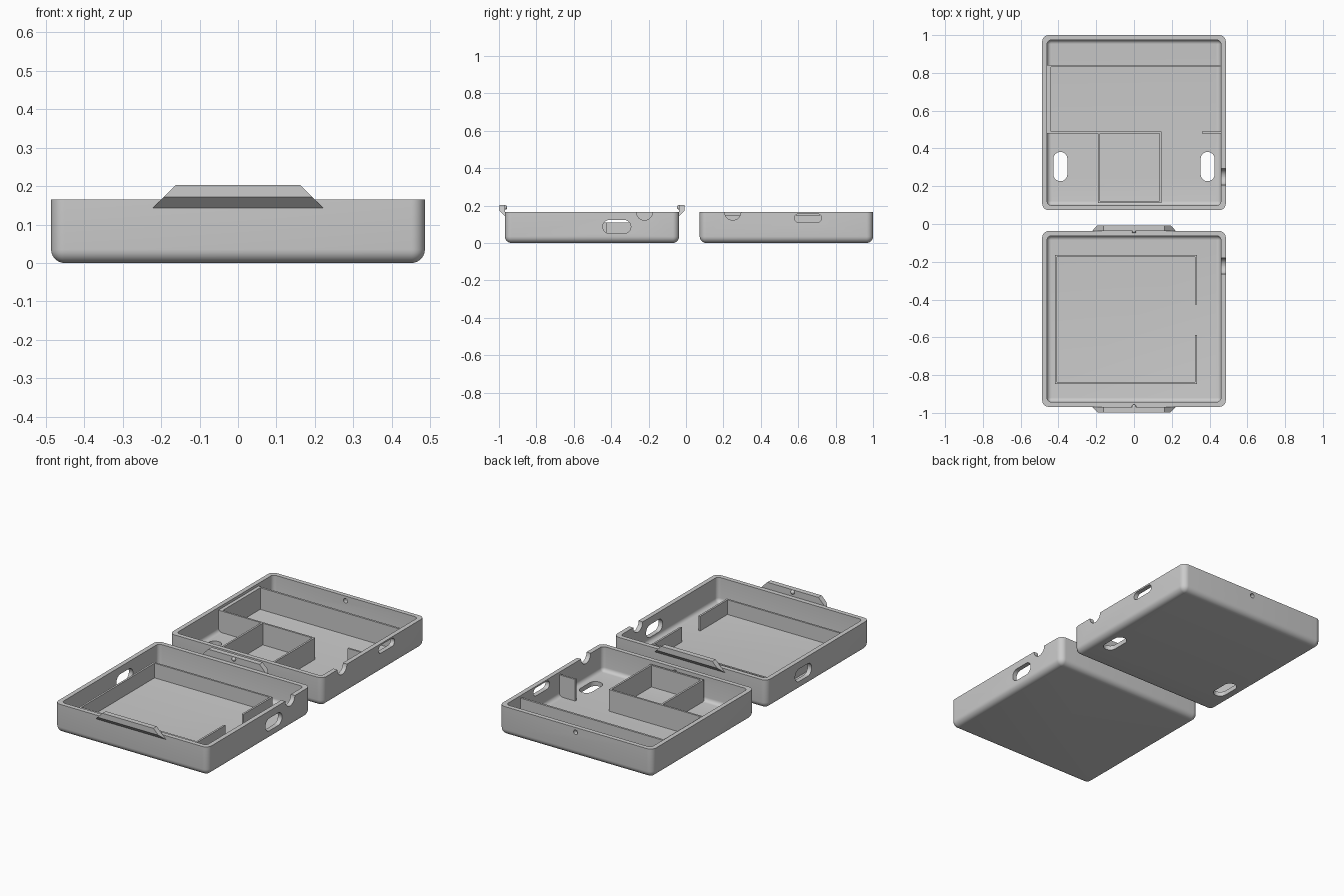
import bpy, bmesh
from math import sin, cos, pi, radians
from mathutils import Vector

if "Cube" in bpy.data.objects:
    bpy.data.objects.remove(bpy.data.objects["Cube"])

HALF_W, H, WALL = 0.486, 0.165, 0.026
FRONT, BACK = (-0.968, -0.037), (0.073, 1.0)   # y range of each tray


def finish(name, bm):
    bmesh.ops.recalc_face_normals(bm, faces=bm.faces)
    mesh = bpy.data.meshes.new(name)
    bm.to_mesh(mesh)
    bm.free()
    obj = bpy.data.objects.new(name, mesh)
    bpy.context.collection.objects.link(obj)
    return obj


def rounded_rect(x0, x1, y0, y1, r, seg=8):
    pts = []
    for i, (cx, cy) in enumerate([(x1 - r, y1 - r), (x0 + r, y1 - r),
                                  (x0 + r, y0 + r), (x1 - r, y0 + r)]):
        for k in range(seg + 1):
            a = (i + k / seg) * pi / 2
            pts.append((cx + r * cos(a), cy + r * sin(a)))
    return pts


def tray_shell(name, y0, y1):
    # (inset, height, corner radius) from outer bottom, over the rim, to the inner floor
    rings, R, r, n = [], 0.035, 0.022, 6
    for k in range(n + 1):
        a = k / n * pi / 2
        rings.append((R * (1 - sin(a)), R * (1 - cos(a)), max(R * sin(a), 0.001)))
    rings += [(0, H, R), (WALL, H, r)]
    for k in range(n + 1):
        a = k / n * pi / 2
        rings.append((WALL + r * (1 - cos(a)), WALL + r * (1 - sin(a)), max(r * cos(a), 0.001)))
    bm = bmesh.new()
    loops = []
    for d, z, rad in rings:
        pts = rounded_rect(-HALF_W + d, HALF_W - d, y0 + d, y1 - d, rad)
        loops.append([bm.verts.new((x, y, z)) for x, y in pts])
    for a, b in zip(loops, loops[1:]):
        m = len(a)
        for i in range(m):
            bm.faces.new((a[i], a[(i + 1) % m], b[(i + 1) % m], b[i]))
    bm.faces.new(loops[0])
    bm.faces.new(loops[-1])
    return finish(name, bm)


def slot(bm, axis, center, length, width, depth):
    """Rounded slot prism along x, y or z; length runs along y (x when axis is y)."""
    r = width / 2 - 1e-4
    pts = rounded_rect(-length / 2, length / 2, -width / 2, width / 2, r)
    place = {'x': lambda u, v, w: (w, u, v), 'y': lambda u, v, w: (u, w, v),
             'z': lambda u, v, w: (v, u, w)}[axis]
    c = Vector(center)
    ends = [[bm.verts.new(c + Vector(place(u, v, s * depth / 2))) for u, v in pts]
            for s in (-1, 1)]
    m = len(pts)
    for i in range(m):
        j = (i + 1) % m
        bm.faces.new((ends[0][i], ends[0][j], ends[1][j], ends[1][i]))
    bm.faces.new(ends[0])
    bm.faces.new(ends[1])


def cut(obj, slots):
    bm = bmesh.new()
    for s in slots:
        slot(bm, *s)
    cutter = finish(obj.name + "_cutter", bm)
    cutter.hide_render = True
    mod = obj.modifiers.new("openings", 'BOOLEAN')
    mod.operation, mod.solver, mod.object = 'DIFFERENCE', 'EXACT', cutter
    bpy.ops.object.select_all(action='DESELECT')
    bpy.context.view_layer.objects.active = obj
    obj.select_set(True)
    bpy.ops.object.modifier_apply(modifier=mod.name)
    bpy.data.objects.remove(cutter)
    bpy.ops.object.shade_smooth_by_angle(angle=radians(35))


def partitions(name, top, walls):
    """Thin upright walls, each given as x0, x1, y0, y1."""
    bm = bmesh.new()
    for x0, x1, y0, y1 in walls:
        vs = bmesh.ops.create_cube(bm, size=1)['verts']
        for v in vs:
            v.co = (x1 if v.co.x > 0 else x0, y1 if v.co.y > 0 else y0,
                    top if v.co.z > 0 else 0.02)
    return finish(name, bm)


def latch(name, y, out):
    """Tapered snap tab standing above the rim, with a bump on its inner face."""
    bm = bmesh.new()
    prof = [(0, 0.143), (0.03, 0.172), (0.03, 0.203), (0, 0.203)]
    sides = [[bm.verts.new((s * (0.222 - (z - 0.143)), y + out * d, z)) for d, z in prof]
             for s in (-1, 1)]
    for i in range(4):
        j = (i + 1) % 4
        bm.faces.new((sides[0][i], sides[0][j], sides[1][j], sides[1][i]))
    bm.faces.new(sides[0])
    bm.faces.new(sides[1])
    finish(name, bm)
    bpy.ops.mesh.primitive_uv_sphere_add(segments=20, ring_count=12, radius=0.012,
                                         location=(0, y, 0.19))
    bpy.context.object.name = name + "_bump"
    bpy.ops.object.shade_smooth_by_angle(angle=radians(35))


# Front tray: side ports, cable notch, square frame, latches
front_tray = tray_shell("front_tray", *FRONT)
cut(front_tray, [('x', (s * 0.473, -0.37, 0.087), 0.15, 0.072, 0.1) for s in (-1, 1)]
    + [('x', (0.473, -0.222, H), 0.0862, 0.086, 0.1)])
partitions("front_frame", 0.11, [
    (-0.418, -0.407, -0.847, -0.164), (-0.407, 0.322, -0.175, -0.164),
    (-0.407, 0.322, -0.847, -0.836), (0.322, 0.333, -0.425, -0.164),
    (0.322, 0.333, -0.847, -0.588)])
latch("front_latch", FRONT[0], -1)
latch("rear_latch", FRONT[1], 1)

# Back tray: side port, cable notch, floor slots, latch holes, dividers
back_tray = tray_shell("back_tray", *BACK)
cut(back_tray, [('x', (0.473, 0.652, 0.133), 0.145, 0.046, 0.1),
                ('x', (0.473, 0.25, H), 0.0862, 0.086, 0.1)]
    + [('z', (s * 0.39, 0.304, 0.01), 0.155, 0.074, 0.1) for s in (-1, 1)]
    + [('y', (0, y, 0.138), 0.0262, 0.026, 0.06) for y in (BACK[0] + 0.013, BACK[1] - 0.013)])
partitions("back_dividers", 0.15, [
    (-0.465, 0.465, 0.83, 0.842), (-0.465, -0.44, 0.48, 0.83),
    (-0.44, 0.146, 0.48, 0.491), (-0.19, -0.179, 0.11, 0.48),
    (0.135, 0.146, 0.11, 0.48), (-0.179, 0.135, 0.11, 0.121),
    (0.36, 0.465, 0.48, 0.491)])
